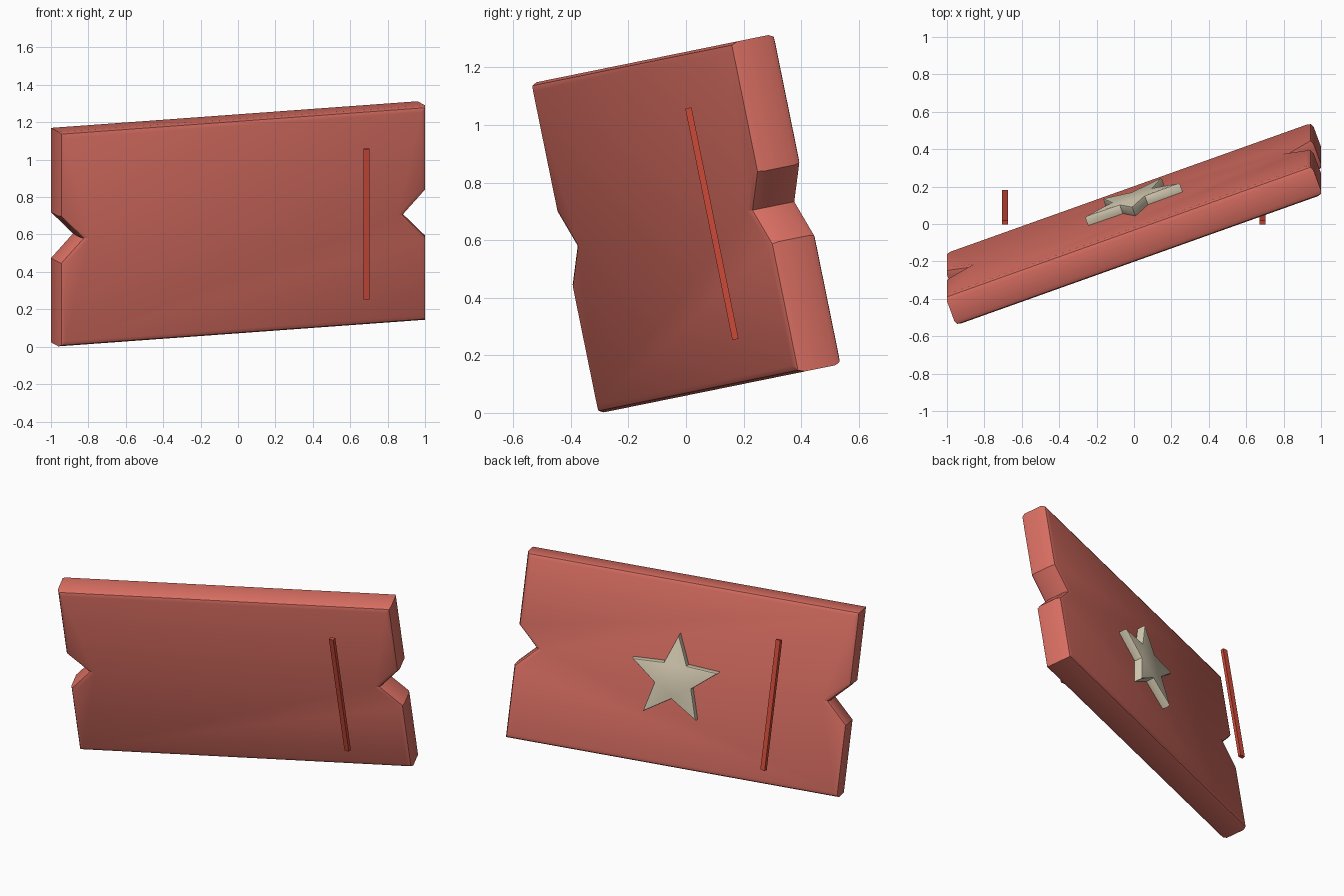
import bpy, bmesh, math
from mathutils import Matrix, Vector

cube = bpy.data.objects.get("Cube")
if cube:
    bpy.data.objects.remove(cube, do_unlink=True)

MID_Z = 0.657
LEAN = Matrix.Rotation(math.radians(11.5), 4, 'X')
TURN = LEAN @ Matrix.Rotation(math.radians(20), 4, 'Z')


def material(name, rgb):
    mat = bpy.data.materials.new(name)
    mat.use_nodes = True
    color = (*rgb, 1.0)
    mat.diffuse_color = color
    mat.node_tree.nodes["Principled BSDF"].inputs["Base Color"].default_value = color
    return mat


def rounded_slab(name, outline, thickness, radius, mat, rotation, location):
    """Extrude an x-z outline along y and round the rims of both faces."""
    bm = bmesh.new()
    base = bm.faces.new([bm.verts.new((x, -thickness / 2, z)) for x, z in outline])
    grown = bmesh.ops.extrude_face_region(bm, geom=[base], use_keep_orig=True)
    new_verts = [g for g in grown["geom"] if isinstance(g, bmesh.types.BMVert)]
    bmesh.ops.translate(bm, verts=new_verts, vec=(0, thickness, 0))
    bmesh.ops.recalc_face_normals(bm, faces=bm.faces)
    if radius:
        rims = [e for e in bm.edges if abs(e.verts[0].co.y - e.verts[1].co.y) < 1e-5]
        bmesh.ops.bevel(bm, geom=rims, offset=radius, segments=2, profile=0.5,
                        affect='EDGES', clamp_overlap=True)
    bm.transform(Matrix.Translation(Vector(location)) @ rotation)
    mesh = bpy.data.meshes.new(name)
    bm.to_mesh(mesh)
    bm.free()
    mesh.materials.append(mat)
    obj = bpy.data.objects.new(name, mesh)
    bpy.context.collection.objects.link(obj)
    bpy.ops.object.select_all(action='DESELECT')
    obj.select_set(True)
    bpy.context.view_layer.objects.active = obj
    bpy.ops.object.shade_smooth_by_angle(angle=math.radians(30))
    return obj


coral = material("coral_red", (0.69, 0.156, 0.122))
red = material("deep_red", (0.60, 0.067, 0.04))
cream = material("cream", (0.69, 0.62, 0.46))

# Ticket body: rectangle with a V notch in each short end
half_l, half_h, notch = 1.043, 0.585, 0.125
right_half = [(half_l, -half_h), (half_l, -notch), (half_l - notch, 0),
              (half_l, notch), (half_l, half_h)]
ticket = right_half + [(-x, -z) for x, z in right_half]
rounded_slab("ticket_body", ticket, 0.175, 0.03, coral, TURN, (0, 0, MID_Z))

# Star on the back
star = []
for i in range(10):
    r = 0.283 if i % 2 == 0 else 0.122
    a = math.pi / 2 + i * math.pi / 5
    star.append((r * math.cos(a), r * math.sin(a)))
rounded_slab("star", star, 0.06, 0.01, cream, TURN, (0, 0.12, MID_Z))

# Tear strips, one near each end
w, h = 0.016, 0.41
strip = [(-w, -h), (w, -h), (w, h), (-w, h)]
for name, x in (("left_strip", 0.686), ("right_strip", -0.69)):
    rounded_slab(name, strip, 0.022, 0, red, LEAN, (x, 0.09, MID_Z))
